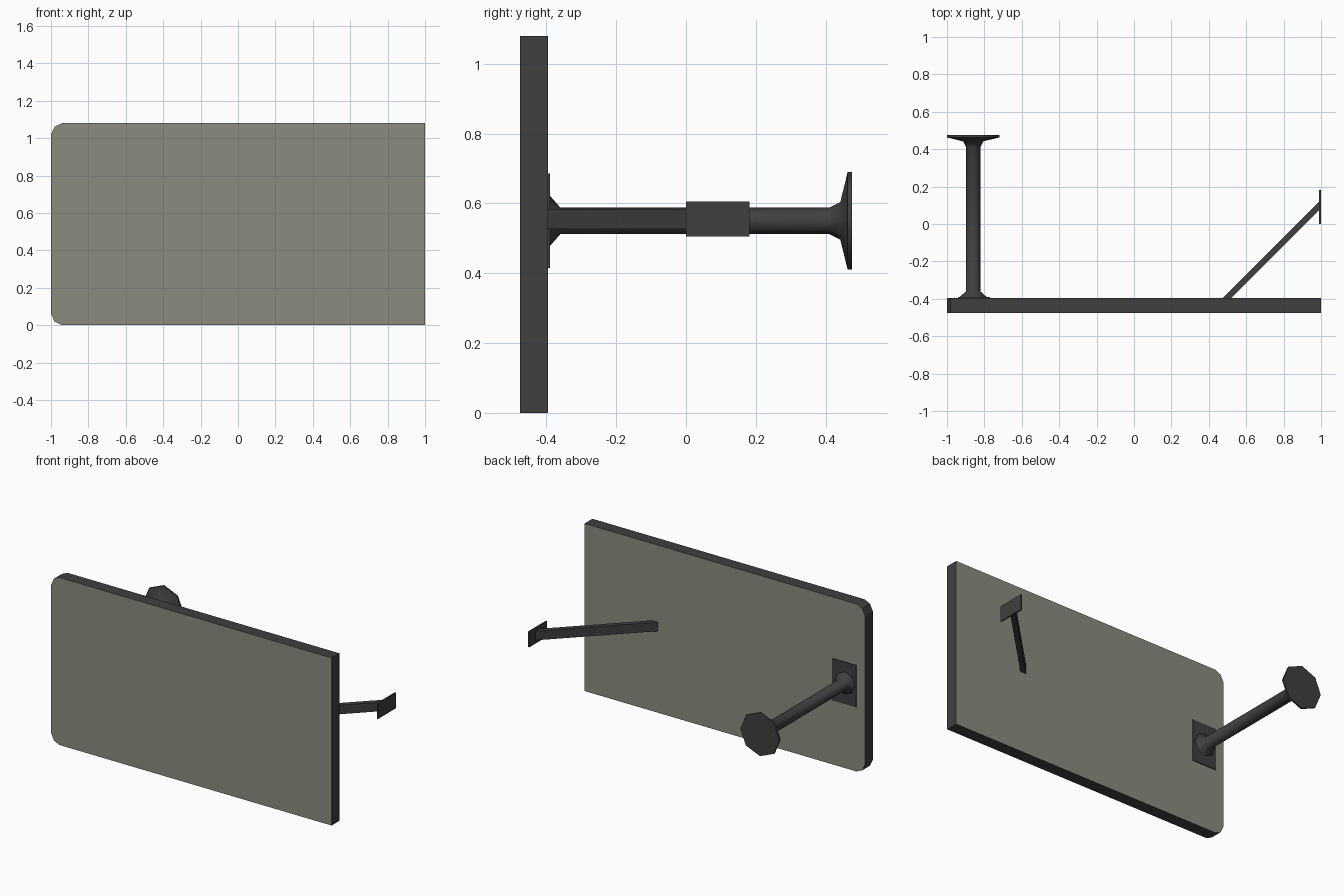
import bpy, bmesh, math
from mathutils import Vector, Matrix

if "Cube" in bpy.data.objects:
    bpy.data.objects.remove(bpy.data.objects["Cube"])


def material(name, rgb):
    m = bpy.data.materials.new(name)
    m.diffuse_color = (*rgb, 1)
    m.use_nodes = True
    m.node_tree.nodes["Principled BSDF"].inputs["Base Color"].default_value = m.diffuse_color
    return m


OLIVE = material("olive grey laminate", (0.26, 0.26, 0.215))
DARK = material("dark metal", (0.05, 0.05, 0.05))


def finish(name, bm, mats, smooth_angle=None):
    bmesh.ops.recalc_face_normals(bm, faces=bm.faces)
    me = bpy.data.meshes.new(name)
    bm.to_mesh(me)
    bm.free()
    for m in mats:
        me.materials.append(m)
    if smooth_angle:
        for p in me.polygons:
            p.use_smooth = True
        me.set_sharp_from_angle(angle=math.radians(smooth_angle))
    ob = bpy.data.objects.new(name, me)
    bpy.context.collection.objects.link(ob)
    return ob


def extrude_outline(name, pts, offset, mats):
    """Extrude a closed outline of 3D points along an offset."""
    bm = bmesh.new()
    face = bm.faces.new([bm.verts.new(p) for p in pts])
    ext = bmesh.ops.extrude_face_region(bm, geom=[face], use_keep_orig=True)
    verts = [g for g in ext["geom"] if isinstance(g, bmesh.types.BMVert)]
    bmesh.ops.translate(bm, verts=verts, vec=Vector(offset))
    return finish(name, bm, mats)


def box(name, lo, hi, mat):
    (x0, y0, z0), (x1, y1, z1) = lo, hi
    pts = [(x0, y0, z0), (x1, y0, z0), (x1, y1, z0), (x0, y1, z0)]
    return extrude_outline(name, pts, (0, 0, z1 - z0), [mat])


def lathe_y(name, cx, cz, profile, sides, mat):
    """Turn (y, radius) points around an axis along y."""
    bm = bmesh.new()
    rings = []
    for y, r in profile:
        rings.append([bm.verts.new((cx + r * math.cos(2 * math.pi * i / sides), y,
                                    cz + r * math.sin(2 * math.pi * i / sides)))
                      for i in range(sides)])
    for a, b in zip(rings, rings[1:]):
        for i in range(sides):
            j = (i + 1) % sides
            bm.faces.new((a[i], a[j], b[j], b[i]))
    bm.faces.new(rings[0])
    bm.faces.new(rings[-1])
    return finish(name, bm, [mat], 60)


# Table top standing on edge, two rounded corners on the left
H = 1.08
outline = [(1, 0), (1, H), (-0.94, H), (-0.98, H - 0.018), (-1, H - 0.06),
           (-1, 0.06), (-0.98, 0.018), (-0.94, 0)]
top = extrude_outline("table_top", [(x, -0.475, z) for x, z in outline],
                      (0, 0.08, 0), [OLIVE, DARK])
for p in top.data.polygons:  # dark edging, olive faces
    p.material_index = 0 if abs(p.normal.y) > 0.9 else 1

# Leg with flared collar and foot
LX, LZ = -0.86, 0.55
lathe_y("leg", LX, LZ, [(-0.395, 0.078), (-0.36, 0.038), (0.41, 0.038),
                        (0.442, 0.054), (0.463, 0.14), (0.475, 0.14)], 8, DARK)

# Mounting plate under the leg
box("leg_plate", (LX - 0.08, -0.396, LZ - 0.135), (LX + 0.09, -0.39, LZ + 0.135), DARK)

# Diagonal brace
t = 0.022  # half width measured along x
brace = [(0.497 - t, -0.396), (0.497 + t, -0.396), (0.992, 0.099 - t), (0.992, 0.099 + t)]
extrude_outline("brace", [(x, y, 0.526) for x, y in brace], (0, 0, 0.058), [DARK])

# Wall plate at the brace end, with two thin ribs
box("wall_plate", (0.99, 0.0, 0.505), (0.999, 0.182, 0.605), DARK)
for y in (0.073, 0.118):
    box("wall_plate_rib", (0.998, y - 0.003, 0.526), (1.0, y + 0.003, 0.584), DARK)
